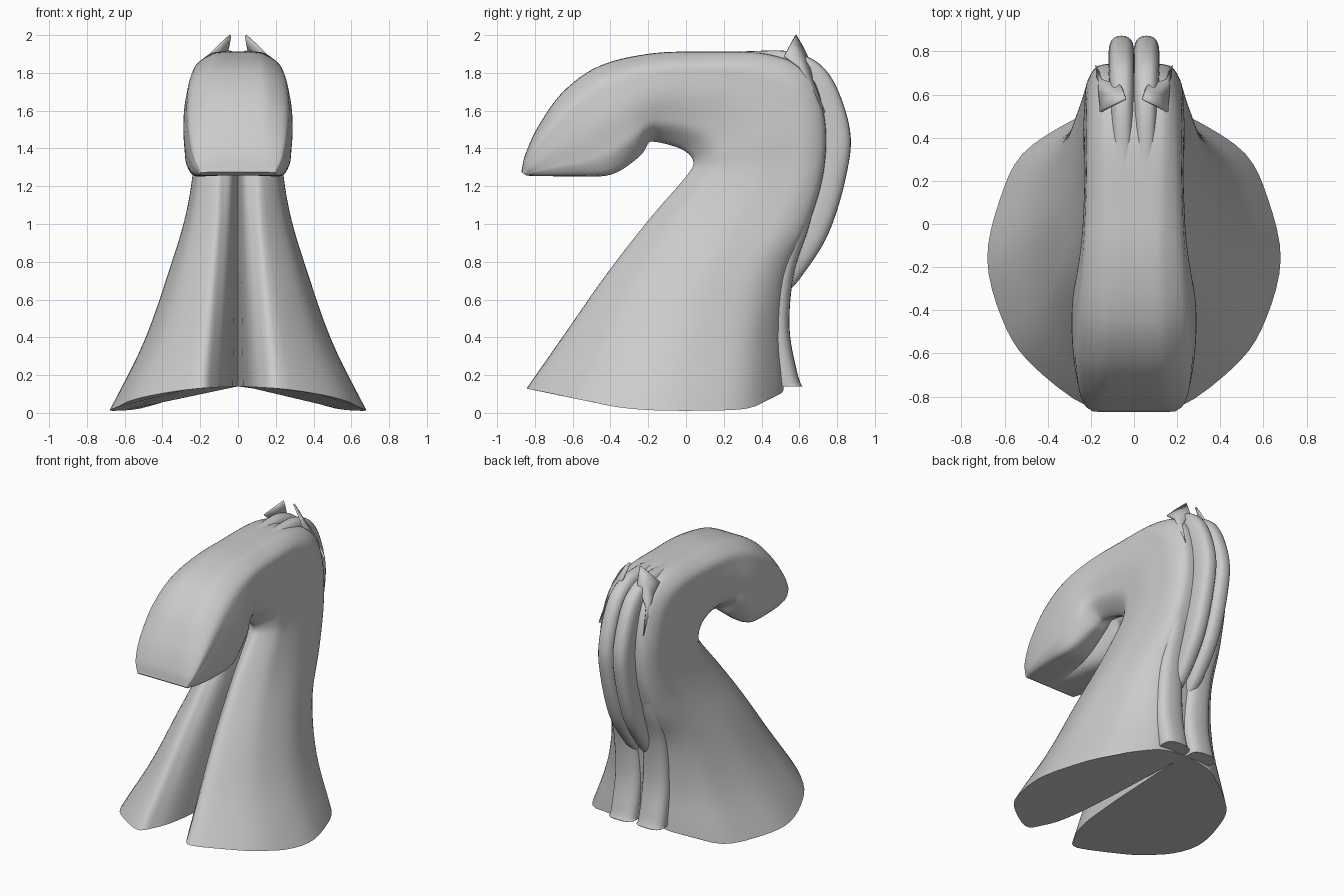
import bpy, bmesh, math
from mathutils import Vector

if "Cube" in bpy.data.objects:
    bpy.data.objects.remove(bpy.data.objects["Cube"])


def spline(pts, n):
    """Catmull-Rom resampling of tuples of any length, n steps per span."""
    P = [tuple(2 * a - b for a, b in zip(pts[0], pts[1]))] + list(pts)
    P.append(tuple(2 * a - b for a, b in zip(pts[-1], pts[-2])))
    out = []
    for i in range(1, len(P) - 2):
        for k in range(n):
            t = k / n
            out.append(tuple(0.5 * (2 * b + (c - a) * t + (2 * a - 5 * b + 4 * c - d) * t * t
                             + (3 * b - a - 3 * c + d) * t ** 3)
                             for a, b, c, d in zip(*P[i - 1:i + 3])))
    return out + [tuple(pts[-1])]


def finish(name, bm, merge=True):
    """Make a smooth object mirrored across x = 0."""
    me = bpy.data.meshes.new(name)
    bm.to_mesh(me)
    bm.free()
    ob = bpy.data.objects.new(name, me)
    bpy.context.collection.objects.link(ob)
    bpy.ops.object.select_all(action='DESELECT')
    bpy.context.view_layer.objects.active = ob
    ob.select_set(True)
    bpy.ops.object.shade_smooth_by_angle(angle=math.radians(50))
    m = ob.modifiers.new("mirror", 'MIRROR')
    m.use_mirror_merge = merge
    return ob


def loft(name, rings, closed=True, merge=True):
    """Skin rings and cap both ends."""
    bm = bmesh.new()
    V = [[bm.verts.new(p) for p in r] for r in rings]
    n = len(rings[0])
    for a, b in zip(V, V[1:]):
        for j in range(n if closed else n - 1):
            k = (j + 1) % n
            bm.faces.new((a[j], a[k], b[k], b[j]))
    bm.faces.new(V[0])
    bm.faces.new(V[-1])
    bmesh.ops.recalc_face_normals(bm, faces=bm.faces)
    # make sure the outer flank points to +x
    side = max(bm.faces, key=lambda f: f.calc_center_median().x)
    if side.normal.x < 0:
        bmesh.ops.reverse_faces(bm, faces=bm.faces)
    return finish(name, bm, merge)


# Neck and head: sections fanning round the throat
# inner y, inner z, outer y, outer z, half width, groove, front/low/high/back width ratios
S = [(-.84, .14, .515, .14, .68, .92, .33, .72, .76, .42),
     (-.64, .42, .50, .42, .50, .80, .38, .74, .78, .48),
     (-.42, .73, .53, .73, .375, .62, .42, .77, .83, .60),
     (-.185, 1.03, .65, 1.00, .285, .45, .45, .80, .90, .72),
     (.005, 1.25, .73, 1.28, .24, .30, .50, .84, .94, .76),
     (.045, 1.33, .735, 1.56, .235, .22, .50, .86, .94, .74),
     (.00, 1.39, .65, 1.80, .23, .17, .50, .86, .93, .70),
     (-.09, 1.425, .43, 1.90, .23, .15, .50, .86, .92, .66),
     (-.17, 1.44, .08, 1.912, .24, .15, .50, .86, .90, .60),
     (-.20, 1.43, -.20, 1.90, .26, .18, .55, .88, .87, .55),
     (-.25, 1.36, -.46, 1.835, .285, .20, .64, .92, .86, .55),
     (-.40, 1.265, -.65, 1.70, .288, .17, .78, .95, .89, .58),
     (-.60, 1.255, -.78, 1.52, .27, .10, .84, .97, .92, .62),
     (-.76, 1.255, -.85, 1.37, .24, .05, .87, .97, .94, .68),
     (-.845, 1.256, -.872, 1.275, .20, .03, .87, .97, .95, .75)]
rings = []
for i, (iy, iz, oy, oz, w, g, f, lo, hi, bk) in enumerate(spline(S, 6)):
    fw = f * w
    half = spline([(g, 0), (.75 * g, .06 * fw), (.45 * g, .15 * fw), (.20 * g, .30 * fw),
                   (.06 * g, .58 * fw), (0, fw), (.15, lo * w), (.3, (lo + 1.9) / 2.9 * w),
                   (.5, w), (.7, (hi + 1.9) / 2.9 * w), (.86, hi * w), (.975, bk * w),
                   (1, bk * w * .6), (1, 0)], 4)
    fade = max(0, 1 - i / 14)
    ring = []
    for u, x in half:
        x = max(x, 0)
        # the rim dips smoothly toward the ground at the sides
        d = (x / .62) ** 1.6 * (.45 + .75 * u)
        drop = .14 * fade * (d if d < .6 else 1 - .4 * math.exp((.6 - d) / .25))
        ring.append((x, iy + (oy - iy) * u, max(iz + (oz - iz) * u - drop, 0)))
    rings.append(ring)
loft("head_and_neck", rings, closed=False)


# Mane strands: oval tubes whose outer edge follows a path (x, y, z, half width)
def strand(name, path, depth):
    P = spline(path, 6)
    rings = []
    for i, p in enumerate(P):
        a, b = P[max(i - 1, 0)], P[min(i + 1, len(P) - 1)]
        t = Vector((0, b[1] - a[1], b[2] - a[2])).normalized()
        inward = Vector((0, t.z, -t.y))      # paths run from crown to base
        c = Vector(p[:3]) + inward * depth
        ring = []
        for k in range(24):
            q = 2 * math.pi * k / 24
            cx, cy = math.cos(q), math.sin(q)
            sx = math.copysign(abs(cx) ** .75, cx)
            v = c + Vector((p[3] * sx, 0, 0)) - inward * depth * math.copysign(abs(cy) ** .8, cy)
            ring.append((max(v.x, 0), v.y, max(v.z, .14)))
        rings.append(ring)
    loft(name, rings, merge=False)


strand("mane_crest", [(.04, .0, 1.905, .04), (.053, .30, 1.914, .052), (.055, .58, 1.908, .055),
                      (.057, .76, 1.79, .06), (.058, .868, 1.50, .06), (.058, .845, 1.24, .06),
                      (.057, .75, .94, .06), (.055, .61, .72, .055), (.05, .53, .63, .04)], .09)
strand("mane_lower", [(.14, .66, 1.50, .05), (.14, .70, 1.25, .06), (.135, .655, 1.0, .075),
                      (.12, .572, .74, .09), (.11, .548, .45, .10), (.11, .59, .21, .10),
                      (.11, .62, .13, .10)], .07)

# Ears: thin pointed blades trailing down beside the mane
bm = bmesh.new()
outer = [(.155, .52, 1.89), (.10, .55, 1.945), (.04, .58, 2.0)]
middle = [(.16, .60, 1.83), (.105, .60, 1.89), (.05, .615, 1.94)]
root = [(.175, .735, 1.59), (.15, .67, 1.76), (.06, .64, 1.89)]
R = [[bm.verts.new(p) for p in r] for r in (outer, middle, root)]
for r, s in zip(R, R[1:]):
    for j in range(2):
        bm.faces.new((r[j], r[j + 1], s[j + 1], s[j]))
bmesh.ops.recalc_face_normals(bm, faces=bm.faces)
ear = finish("ears", bm, merge=False)
sol = ear.modifiers.new("thickness", 'SOLIDIFY')
sol.thickness = .012
sol.offset = 0
